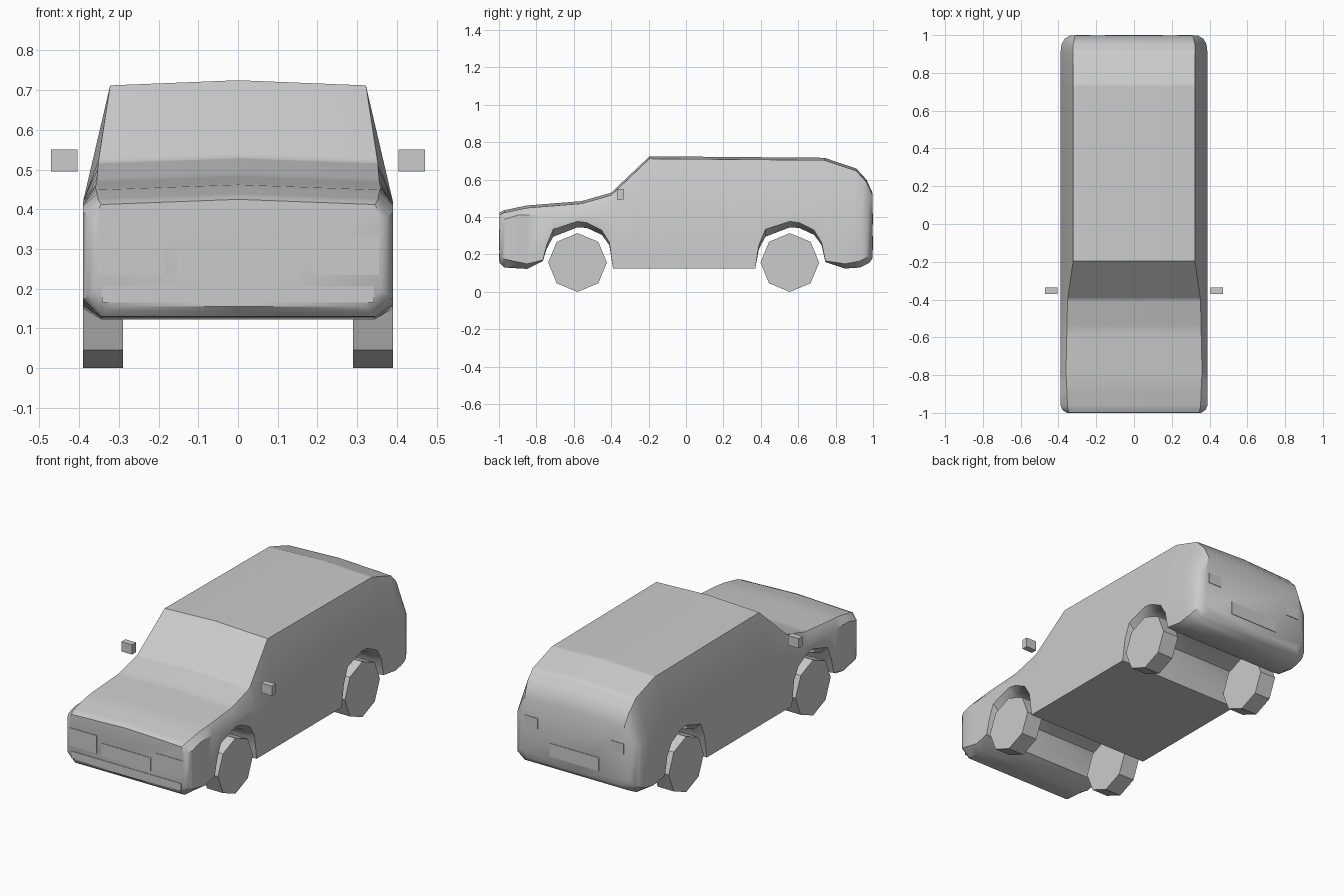
import bpy
import bmesh
from math import pi
from mathutils import Matrix, Vector

default_cube = bpy.data.objects.get("Cube")
if default_cube:
    bpy.data.objects.remove(default_cube, do_unlink=True)

grey = bpy.data.materials.new("plain grey")
grey.use_nodes = True
colour = (0.6, 0.6, 0.6, 1)
grey.diffuse_color = colour
grey.node_tree.nodes["Principled BSDF"].inputs["Base Color"].default_value = colour


def finish(bm, name, smooth=False):
    """Turn a bmesh into a named, coloured object."""
    bmesh.ops.recalc_face_normals(bm, faces=bm.faces)
    mesh = bpy.data.meshes.new(name)
    bm.to_mesh(mesh)
    bm.free()
    mesh.materials.append(grey)
    obj = bpy.data.objects.new(name, mesh)
    bpy.context.collection.objects.link(obj)
    if smooth:
        bpy.ops.object.select_all(action="DESELECT")
        obj.select_set(True)
        bpy.context.view_layer.objects.active = obj
        bpy.ops.object.shade_smooth_by_angle(angle=pi / 5)
    return obj


def box(name, low, high):
    """Axis-aligned box between two corners."""
    low, high = Vector(low), Vector(high)
    bm = bmesh.new()
    bmesh.ops.create_cube(bm, size=1)
    bmesh.ops.scale(bm, vec=high - low, verts=bm.verts)
    bmesh.ops.translate(bm, vec=(low + high) / 2, verts=bm.verts)
    return finish(bm, name)


def sample(curve, y):
    """Linear interpolation along a list of (y, value) points."""
    for (a, va), (b, vb) in zip(curve, curve[1:]):
        if y <= b:
            return va + (vb - va) * max(0, y - a) / (b - a)
    return curve[-1][1]


# Body curves along the length: roof line, shoulder, half widths
front, back = -0.997, 0.997
top_line = [(front, 0.425), (-0.97, 0.437), (-0.85, 0.462), (-0.56, 0.485),
            (-0.4, 0.53), (-0.195, 0.725), (0.74, 0.717), (0.91, 0.66),
            (0.965, 0.6), (back, 0.53)]
top_width = [(front, 0.345), (-0.97, 0.352), (-0.78, 0.36), (-0.4, 0.352),
             (-0.195, 0.322), (0.95, 0.322), (back, 0.312)]
side_width = [(front, 0.36), (-0.985, 0.378), (-0.96, 0.39), (0.9, 0.39),
              (0.95, 0.384), (0.98, 0.368), (back, 0.34)]
belt_line = [(front, 0.38), (-0.9, 0.41), (-0.4, 0.42), (back, 0.42)]

# Wheel arch: offset from the axle, inner height, outer height
arch = [(-0.165, 0.23, 0.25), (-0.13, 0.295, 0.335), (0.0, 0.345, 0.377),
        (0.05, 0.342, 0.37), (0.13, 0.305, 0.33), (0.17, 0.25, 0.265)]
axles = {"front": -0.58, "rear": 0.555}
underside = [(front, 0.155, 0.195), (-0.97, 0.13, 0.175), (-0.85, 0.123, 0.15),
             (-0.765, 0.165, 0.17)]
underside += [(axles["front"] + d, i, o) for d, i, o in arch]
underside += [(-0.39, 0.125, 0.125), (0.37, 0.125, 0.125)]
underside += [(axles["rear"] + d, i, o) for d, i, o in arch]
underside += [(0.745, 0.16, 0.165), (0.85, 0.125, 0.15), (0.93, 0.13, 0.165),
              (0.98, 0.155, 0.19), (back, 0.18, 0.22)]
inner_line = [(y, i) for y, i, o in underside]
outer_line = [(y, o) for y, i, o in underside]

# Body: cross-sections lofted from nose to tail
curves = (top_line, top_width, side_width, belt_line, inner_line)
stations = sorted({round(y, 4) for curve in curves for y, value in curve})
bm = bmesh.new()
rings = []
for y in stations:
    top, width = sample(top_line, y), sample(side_width, y)
    low = sample(inner_line, y)
    half = [(width - 0.045, low), (width, sample(outer_line, y)),
            (width, sample(belt_line, y)), (sample(top_width, y), top - 0.013)]
    section = [(0, low)] + half + [(0, top)]
    section += [(-x, z) for x, z in reversed(half)]
    rings.append([bm.verts.new((x, y, z)) for x, z in section])
for ring, following in zip(rings, rings[1:]):
    for k in range(len(ring)):
        n = (k + 1) % len(ring)
        bm.faces.new((ring[k], ring[n], following[n], following[k]))
bm.faces.new(rings[0])
bm.faces.new(rings[-1])
finish(bm, "body", smooth=True)

# Eight-sided wheels and detached door mirrors
for side, sign in (("left", 1), ("right", -1)):
    for end, y in axles.items():
        bm = bmesh.new()
        place = Matrix.Translation((sign * 0.34, y, 0.157)) @ Matrix.Rotation(pi / 2, 4, "Y")
        bmesh.ops.create_cone(bm, cap_ends=True, segments=8, radius1=0.157,
                              radius2=0.157, depth=0.1, matrix=place)
        finish(bm, f"{end}_{side}_wheel")
    x = sign * 0.4375
    box(f"{side}_mirror", (x - 0.033, -0.37, 0.495), (x + 0.033, -0.335, 0.55))

    # Headlights and tail lights
    x = sign * 0.27
    box(f"{side}_headlight", (x - 0.085, -1, 0.235), (x + 0.085, front + 0.003, 0.335))
    box(f"{side}_tail_light", (x - 0.04, back - 0.003, 0.36), (x + 0.04, 1, 0.42))

# Number plates and bumper strips
for end, y in (("front", front), ("rear", back)):
    box(f"{end}_plate", (-0.153, y - 0.003, 0.225), (0.153, y + 0.003, 0.3))
box("front_bumper_strip", (-0.343, -1, 0.165), (0.343, front + 0.003, 0.205))
